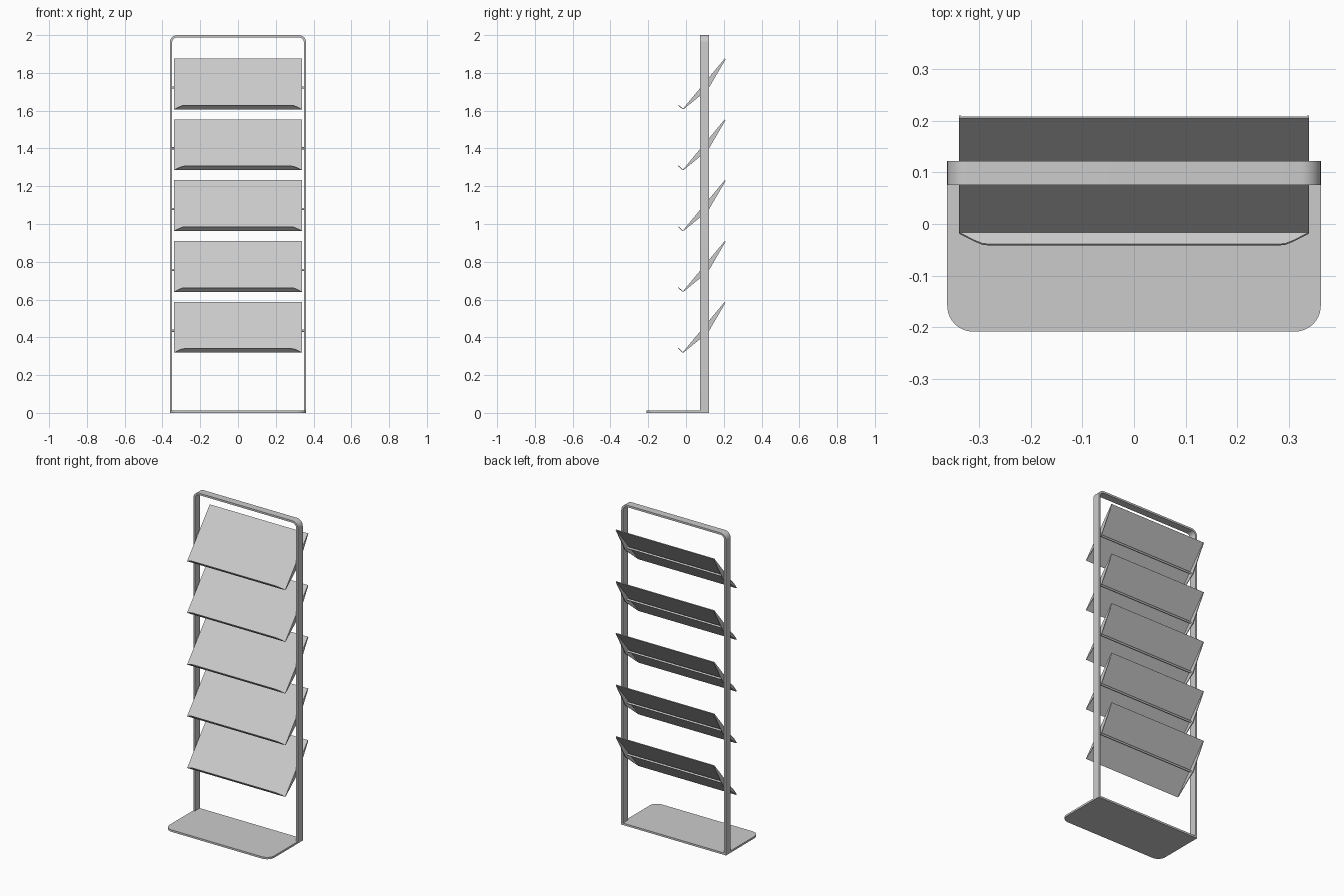
import bpy
import bmesh
from math import sin, cos, pi
from mathutils import Vector

cube = bpy.data.objects.get("Cube")
if cube:
    bpy.data.objects.remove(cube, do_unlink=True)

grey = bpy.data.materials.new("light_grey_metal")
grey.use_nodes = True
colour = (0.6, 0.6, 0.6, 1)
grey.diffuse_color = colour
grey.node_tree.nodes["Principled BSDF"].inputs["Base Color"].default_value = colour

X, Y, Z = Vector((1, 0, 0)), Vector((0, 1, 0)), Vector((0, 0, 1))


def prism(name, outline, origin, u, v, depth):
    """Extrude a flat outline, drawn along u and v, by depth along u x v."""
    bm = bmesh.new()
    base = bm.faces.new([bm.verts.new(origin + u * a + v * b) for a, b in outline])
    new = bmesh.ops.extrude_face_region(bm, geom=[base], use_keep_orig=True)["geom"]
    moved = [g for g in new if isinstance(g, bmesh.types.BMVert)]
    bmesh.ops.translate(bm, verts=moved, vec=u.cross(v) * depth)
    bmesh.ops.recalc_face_normals(bm, faces=bm.faces[:])
    mesh = bpy.data.meshes.new(name)
    bm.to_mesh(mesh)
    bm.free()
    obj = bpy.data.objects.new(name, mesh)
    bpy.context.collection.objects.link(obj)
    mesh.materials.append(grey)
    smooth(obj)
    return obj


def smooth(obj):
    bpy.ops.object.select_all(action="DESELECT")
    obj.select_set(True)
    bpy.context.view_layer.objects.active = obj
    bpy.ops.object.shade_smooth_by_angle(angle=0.5)


def arc(cx, cy, r, start, steps=10):
    """Quarter circle, counter-clockwise."""
    return [(cx + r * cos(start + pi / 2 * i / steps),
             cy + r * sin(start + pi / 2 * i / steps)) for i in range(steps + 1)]


HALF, WALL, BEND = 0.361, 0.012, 0.04
FRONT, BACK = 0.075, 0.122

# Base plate with rounded front corners
r, base_front = 0.05, -0.208
plate = [(HALF, BACK), (-HALF, BACK)]
plate += arc(-HALF + r, base_front + r, r, pi) + arc(HALF - r, base_front + r, r, 1.5 * pi)
prism("base_plate", plate, Vector(), X, Y, WALL)

# Flat bar frame bent over the top
c = HALF - BEND
top = 2 - BEND
outer = [(HALF, WALL)] + arc(c, top, BEND, 0) + arc(-c, top, BEND, pi / 2) + [(-HALF, WALL)]
ri, hi = BEND - WALL, HALF - WALL
inner = [(hi, WALL)] + arc(c, top, ri, 0) + arc(-c, top, ri, pi / 2) + [(-hi, WALL)]
prism("frame", outer + inner[::-1], Y * BACK, X, Z, BACK - FRONT)

# Tilted shelves
W, SHEET = 0.338, 0.004
rise = Vector((0, 0.221, 0.266))
length = rise.length
rise.normalize()
behind = rise.cross(X) * -1
if behind.y < 0:
    behind = -behind
lip_dir = Vector((0, -0.023, 0.021)).normalized()
lip = [(-W, 0), (W, 0), (W - 0.03, 0.021), (W - 0.045, 0.029), (W - 0.058, 0.031),
       (0.058 - W, 0.031), (0.045 - W, 0.029), (0.03 - W, 0.021)]
gusset = [(0, 0), (length, 0), (length, 0.006), (0.165, 0.036), (0, 0.004)]

for i in range(5):
    foot = Vector((0, -0.016, 0.322 + 0.322 * i))
    n = i + 1
    sheet = [(0, 0), (length, 0), (length, SHEET), (0, SHEET)]
    prism(f"shelf_panel_{n}", sheet, foot - X * W * rise.cross(behind).x, rise, behind, 2 * W)
    prism(f"shelf_lip_{n}", lip, foot, X, lip_dir, SHEET * (1 if X.cross(lip_dir).z < 0 else -1))
    for side, x in (("left", W - SHEET / 2), ("right", SHEET / 2 - W)):
        start = foot + X * (x - SHEET / 2 * rise.cross(behind).x)
        prism(f"shelf_side_{side}_{n}", gusset, start, rise, behind, SHEET)
    # Pivot rod reaching both posts
    rod_at = Vector((-hi, 0.098, 0.435 + 0.322 * i))
    circle = [(0.006 * cos(k * pi / 6), 0.006 * sin(k * pi / 6)) for k in range(12)]
    prism(f"pivot_rod_{n}", circle, rod_at, Y, Z, 2 * hi)
